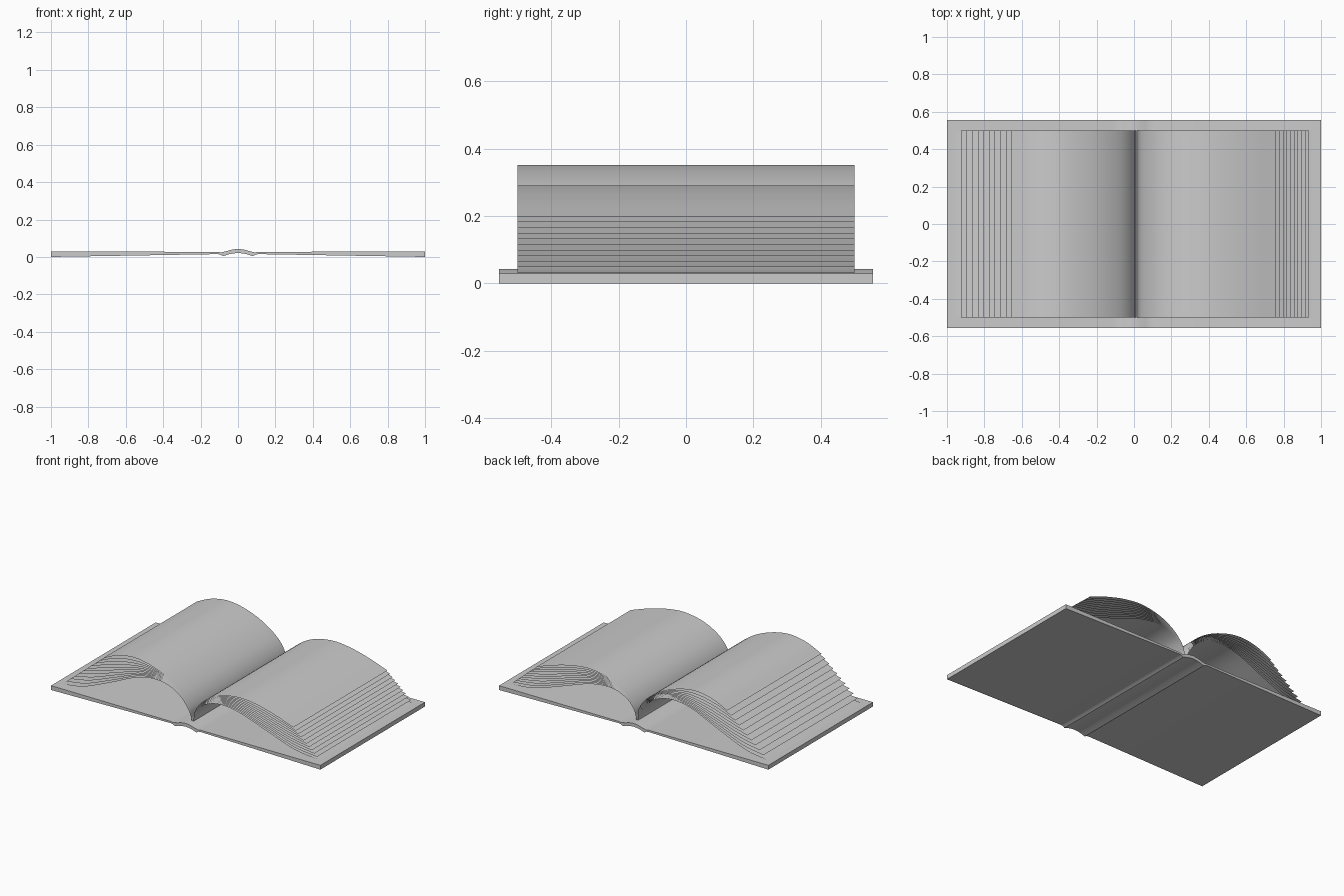
import bpy, bmesh
from mathutils import Vector

if "Cube" in bpy.data.objects:
    bpy.data.objects.remove(bpy.data.objects["Cube"])


def finish(bm, name, angle):
    mesh = bpy.data.meshes.new(name)
    bm.to_mesh(mesh)
    bm.free()
    ob = bpy.data.objects.new(name, mesh)
    bpy.context.collection.objects.link(ob)
    bpy.ops.object.select_all(action='DESELECT')
    ob.select_set(True)
    bpy.context.view_layer.objects.active = ob
    bpy.ops.object.shade_smooth_by_angle(angle=angle)
    return ob


def smooth_path(pts, steps=5):
    """Catmull-Rom curve through 2D points."""
    p = [Vector(q) for q in pts]
    p = [2 * p[0] - p[1]] + p + [2 * p[-1] - p[-2]]
    out = []
    for i in range(1, len(p) - 2):
        a, b, c, d = p[i - 1:i + 3]
        for s in range(steps):
            t = s / steps
            out.append(0.5 * (2 * b + (c - a) * t + (2 * a - 5 * b + 4 * c - d) * t * t
                              + (3 * b - a - 3 * c + d) * t ** 3))
    return out + [p[-2]]


def page_stack(name, bottom, top, count):
    """Loose curved sheets blended from the bottom page to the top page."""
    bm = bmesh.new()
    for k in range(count):
        f = k / (count - 1)
        path = smooth_path([Vector(a).lerp(Vector(b), f) for a, b in zip(bottom, top)])
        rows = [[bm.verts.new((p.x, y, p.y)) for y in (-0.5, 0.5)] for p in path]
        for r, s in zip(rows, rows[1:]):
            face = [r[0], s[0], s[1], r[1]]
            bm.faces.new(face if s[0].co.x > r[0].co.x else face[::-1])
    return finish(bm, name, 1.0)


# Hard cover: two boards joined by an arched spine
half_top = [(0, .043), (.03, .040), (.06, .031), (.09, .024), (.11, .027), (1, .029)]
half_low = [(1, 0), (.11, .015), (.095, .013), (.08, .004), (.05, .014), (.025, .019), (0, .021)]
right = half_top + half_low
outline = right + [(-x, z) for x, z in reversed(right[1:-1])]
bm = bmesh.new()
n = len(half_top)
upper = [(-x, z) for x, z in half_top[:0:-1]] + half_top
lower = [(-x, z) for x, z in half_low[:-1]] + half_low[::-1]
front = [bm.verts.new((x, -.555, z)) for x, z in outline]
cap = bm.faces.new(front)
ext = bmesh.ops.extrude_face_region(bm, geom=[cap], use_keep_orig=True)
bmesh.ops.translate(bm, vec=(0, 1.11, 0),
                    verts=[g for g in ext['geom'] if isinstance(g, bmesh.types.BMVert)])
bmesh.ops.recalc_face_normals(bm, faces=bm.faces)
finish(bm, "cover", 0.8)

# Left pages, taller arch
page_stack("left_pages",
           [(.012, .042), (-.025, .12), (-.10, .20), (-.22, .245), (-.38, .23),
            (-.60, .135), (-.80, .055), (-.955, .031)],
           [(.005, .042), (.000, .12), (-.06, .205), (-.177, .285), (-.31, .335),
            (-.43, .351), (-.55, .33), (-.655, .283)], 11)

# Right pages, lower arch
page_stack("right_pages",
           [(.016, .042), (.035, .10), (.09, .165), (.20, .205), (.36, .19),
            (.58, .115), (.78, .05), (.955, .031)],
           [(.020, .042), (.035, .12), (.10, .20), (.21, .262), (.35, .290),
            (.48, .280), (.62, .246), (.76, .198)], 11)
